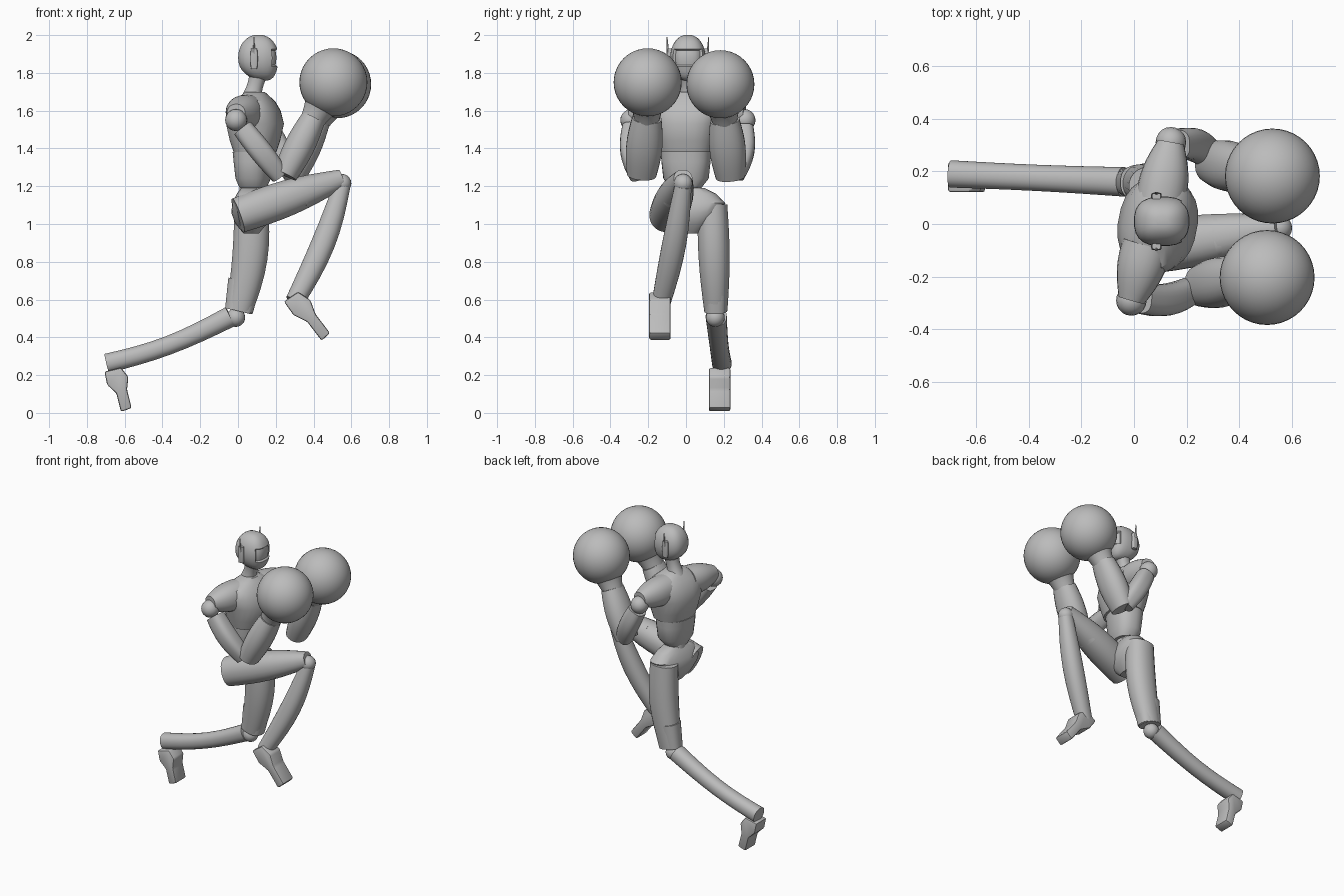
import bpy, bmesh, math
from mathutils import Vector

cube = bpy.data.objects.get("Cube")
if cube:
    bpy.data.objects.remove(cube, do_unlink=True)

grey = bpy.data.materials.new("plain_grey")
grey.use_nodes = True
tone = (0.5, 0.5, 0.5, 1)
grey.diffuse_color = tone
grey.node_tree.nodes["Principled BSDF"].inputs["Base Color"].default_value = tone


def finish(name, bm):
    """Turn a bmesh into a grey object that is smooth except at sharp edges."""
    bmesh.ops.recalc_face_normals(bm, faces=bm.faces)
    mesh = bpy.data.meshes.new(name)
    bm.to_mesh(mesh)
    bm.free()
    mesh.materials.append(grey)
    obj = bpy.data.objects.new(name, mesh)
    bpy.context.collection.objects.link(obj)
    bpy.ops.object.select_all(action='DESELECT')
    obj.select_set(True)
    bpy.context.view_layer.objects.active = obj
    bpy.ops.object.shade_smooth_by_angle(angle=math.radians(35))
    return obj


def skin(rings, side, power, sides=24):
    """Join rings of (centre, normal, depth, width); width runs along side."""
    bm = bmesh.new()
    loops = []
    for centre, normal, depth, width in rings:
        across = Vector(side)
        across = (across - normal * across.dot(normal)).normalized()
        forward = across.cross(normal)
        loop = []
        for k in range(sides):
            angle = math.tau * (k + 0.5) / sides
            u, v = (math.copysign(abs(w) ** (2 / power), w)
                    for w in (math.cos(angle), math.sin(angle)))
            loop.append(bm.verts.new(centre + forward * u * depth + across * v * width))
        loops.append(loop)
    for low, high in zip(loops, loops[1:]):
        for k in range(sides):
            n = (k + 1) % sides
            bm.faces.new((low[k], low[n], high[n], high[k]))
    bm.faces.new(loops[0])
    bm.faces.new(loops[-1])
    return bm


def limb(name, start, end, r_start, r_end, bulge=0, wide=1, bow=(0, 0, 0), power=2.2):
    """Tapered tube that swells by bulge and bends by bow at its middle."""
    start, end, bow = Vector(start), Vector(end), Vector(bow)
    steps = 8
    rings = []
    for i in range(steps + 1):
        t = i / steps
        swell = math.sin(math.pi * t)
        normal = (end - start + bow * math.pi * math.cos(math.pi * t)).normalized()
        r = r_start + (r_end - r_start) * t + bulge * swell
        rings.append((start.lerp(end, t) + bow * swell, normal, r, r * wide))
    return finish(name, skin(rings, (0, 1, 0), power))


def trunk(name, centre, rows):
    """Upright, slightly twisted body part from rows of (height, depth, width)."""
    up = Vector((0, 0, 1))
    rings = [(Vector((*centre, z)), up, depth, width) for z, depth, width in rows]
    return finish(name, skin(rings, (0.2, 1, 0), 2.4))


def ball(name, centre, radius, segments=20):
    bm = bmesh.new()
    bmesh.ops.create_uvsphere(bm, u_segments=segments, v_segments=segments // 2, radius=radius)
    bmesh.ops.translate(bm, verts=bm.verts, vec=centre)
    return finish(name, bm)


def foot(name, ankle, pitch, length):
    """Side outline pointing along pitch below the horizon, extruded and rounded."""
    half = 0.057
    toe = Vector((math.cos(pitch), 0, -math.sin(pitch)))
    instep = Vector((-toe.z, 0, toe.x))
    outline = [(-.15, -.05), (.2, -.06), (.5, -.03), (1, -.04), (1, .02), (.5, .03),
               (.2, .06), (-.1, .04)]
    bm = bmesh.new()
    base = Vector(ankle) - Vector((0, half, 0))
    face = bm.faces.new([bm.verts.new(base + toe * u * length + instep * v) for u, v in outline])
    out = bmesh.ops.extrude_face_region(bm, geom=[face])
    moved = [g for g in out["geom"] if isinstance(g, bmesh.types.BMVert)]
    bmesh.ops.translate(bm, verts=moved, vec=(0, half * 2, 0))
    bmesh.ops.bevel(bm, geom=bm.edges[:], offset=.01, segments=2, affect='EDGES', profile=0.5)
    return finish(name, bm)


# Head: a squared ellipsoid with the chin pushed forward and a sunken visor
rings = []
for i in range(1, 16):
    lift = math.sin(math.pi * (i / 16 - 0.5))
    spread = (1 - lift * lift) ** 0.45
    centre = Vector((.108 + .03 * max(0, -lift) ** 3, .01, 1.88 + .122 * lift))
    rings.append((centre, Vector((0, 0, 1)), .108 * spread, .094 * spread))
bm = skin(rings, (0, 1, 0), 2.6)
bm.normal_update()
bmesh.ops.recalc_face_normals(bm, faces=bm.faces)
visor = [f for f in bm.faces if f.normal.x > .6 and 1.83 < f.calc_center_median().z < 1.93]
bmesh.ops.inset_region(bm, faces=visor, thickness=.006, depth=-.012)
finish("head", bm)
limb("neck", (.07, .01, 1.66), (.11, .01, 1.8), .055, .05, bulge=-.01)
for label, sign in (("right", -1), ("left", 1)):
    y = .01 + sign * .095
    limb(label + "_ear_piece", (.085, y, 1.82), (.085, y, 1.93), .016, .016, .004, wide=.7, power=4)
    limb(label + "_antenna", (.085, y + sign * .01, 1.9), (.085, y + sign * .015, 1.99), .007, .002)

# Torso
trunk("chest", (.09, 0), [(1.38, .11, .14), (1.44, .13, .155), (1.53, .15, .175), (1.6, .13, .19),
                          (1.65, .1, .17), (1.68, .07, .1), (1.7, .05, .06)])
trunk("waist", (.08, 0), [(1.19, .07, .08), (1.24, .09, .12), (1.33, .1, .13), (1.38, .105, .133)])
limb("spine_joint", (.07, .01, 1.08), (.07, .01, 1.21), .07, .06)
trunk("pelvis", (.07, .02), [(.95, .04, .05), (1, .08, .11), (1.06, .1, .16), (1.11, .09, .19),
                             (1.16, .07, .14), (1.19, .05, .08)])

# Sleeves, arms and round gloves: each side lists its joint centres
arms = {
    "right": [(.05, -.08, 1.59), (-.01, -.29, 1.55), (.22, -.25, 1.26), (.25, -.235, 1.26),
              (.4, -.207, 1.56), (.505, -.203, 1.75)],
    "left": [(.1, .09, 1.59), (.14, .31, 1.55), (.29, .26, 1.26), (.29, .235, 1.25),
             (.425, .205, 1.55), (.525, .182, 1.74)],
}
for label, points in arms.items():
    armpit, shoulder, elbow, heel, wrist, fist = map(Vector, points)
    cap = shoulder + Vector((0, 0, .035))
    limb(label + "_sleeve", armpit, cap, .095, .05, .015)
    ball(label + "_shoulder_joint", shoulder, .058)
    bow = (0, .02 if label == "left" else -.02, 0)
    limb(label + "_upper_arm", shoulder.lerp(elbow, .15), elbow, .055, .05, .008, bow=bow, power=2.8)
    limb(label + "_forearm", heel, wrist, .065, .065, .015, wide=1.2)
    limb(label + "_cuff", wrist.lerp(fist, -.05), wrist.lerp(fist, .5), .066, .105, -.005, power=2)
    ball(label + "_glove", fist, .18, 40)

# Raised right leg
hip, knee, ankle = Vector((0, -.1, 1.045)), Vector((.55, -.015, 1.24)), Vector((.3, -.13, .59))
limb("right_thigh", hip, knee, .095, .05, .022)
limb("right_knee_guard", hip.lerp(knee, .6), knee, .088, .045, wide=.95, power=2.6)
ball("right_knee", (.55, -.015, 1.215), .05)
limb("right_shin", knee - Vector((0, 0, .04)), ankle, .045, .05, .016, bow=(.025, .01, 0))
foot("right_foot", (.305, -.138, .595), math.radians(48), .25)

# Trailing left leg
hip, knee, ankle = Vector((.07, .14, 1.1)), Vector((.005, .158, .54)), Vector((-.695, .19, .262))
limb("left_thigh", hip, knee, .09, .07, .014, wide=.88, bow=(.025, 0, 0))
limb("left_knee_guard", (.035, .158, .7), knee, .088, .075, wide=.78, power=2.6)
ball("left_knee", (-.012, .155, .505), .05)
limb("left_shin", (-.04, .16, .51), ankle, .056, .052, -.004, bow=(0, 0, -.028))
ball("left_ankle", (-.645, .185, .21), .036, 14)
foot("left_foot", (-.65, .178, .207), math.radians(70), .2)
